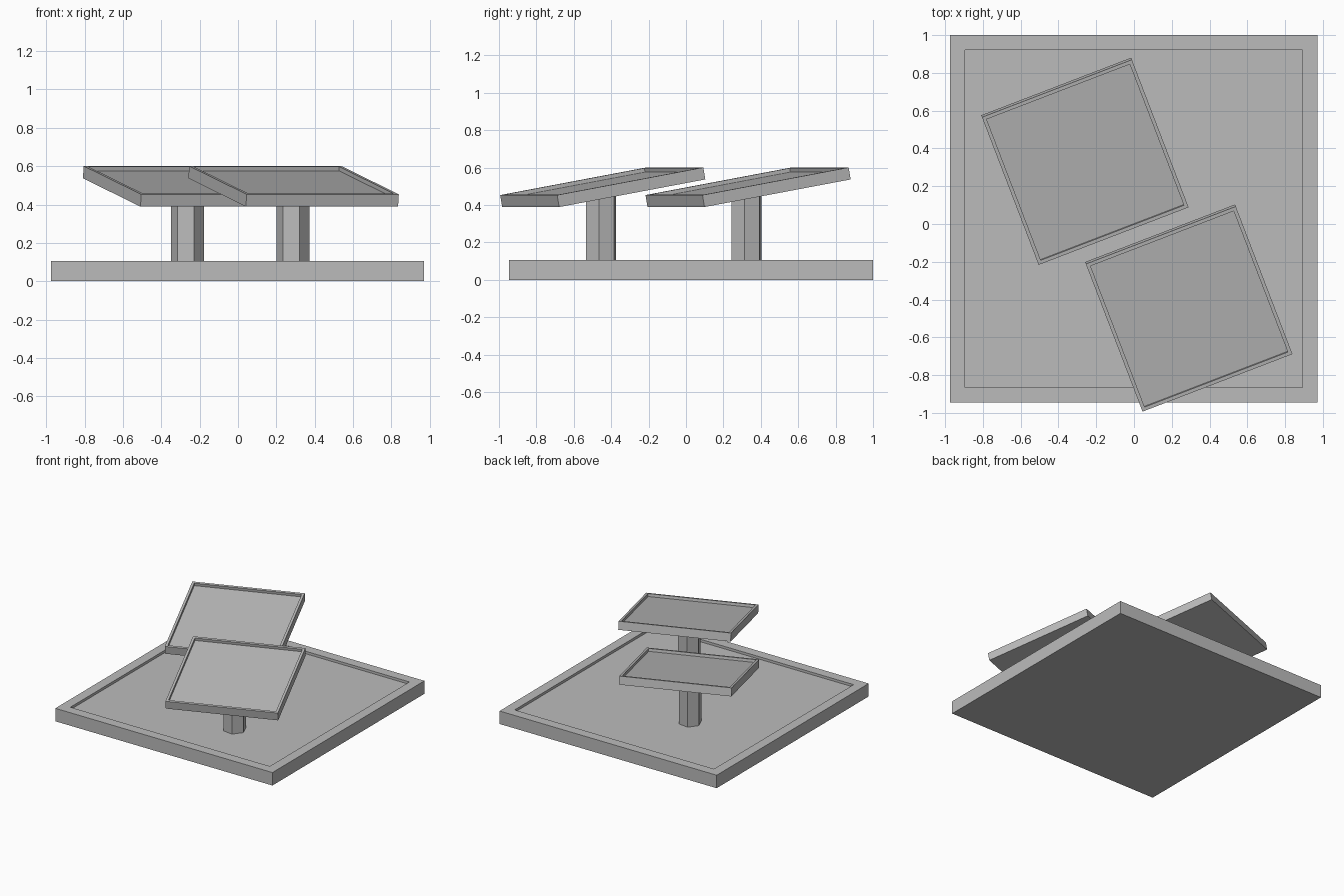
import bpy
import bmesh
from math import radians
from mathutils import Matrix

if "Cube" in bpy.data.objects:
    bpy.data.objects.remove(bpy.data.objects["Cube"])

grey = bpy.data.materials.new("mid grey")
grey.use_nodes = True
grey.diffuse_color = (0.5, 0.5, 0.5, 1)
grey.node_tree.nodes["Principled BSDF"].inputs["Base Color"].default_value = (0.5, 0.5, 0.5, 1)


def finish(name, bm):
    mesh = bpy.data.meshes.new(name)
    bm.to_mesh(mesh)
    bm.free()
    mesh.materials.append(grey)
    obj = bpy.data.objects.new(name, mesh)
    bpy.context.collection.objects.link(obj)
    return obj


def tray(name, width, thickness, rim, depth):
    """Square slab with a sunken area inside a raised rim."""
    bm = bmesh.new()
    bmesh.ops.create_cube(bm, size=1, matrix=Matrix.Diagonal((width, width, thickness, 1)))
    bm.normal_update()
    top = max(bm.faces, key=lambda f: f.normal.z)
    # A zero-depth inset makes the rim, a second one sinks the floor
    bmesh.ops.inset_region(bm, faces=[top], thickness=rim)
    floor = bmesh.ops.extrude_face_region(bm, geom=[top])["geom"]
    verts = [v for v in floor if isinstance(v, bmesh.types.BMVert)]
    bmesh.ops.translate(bm, verts=verts, vec=(0, 0, -depth))
    if top.is_valid:
        bmesh.ops.delete(bm, geom=[top], context='FACES_ONLY')
    bmesh.ops.recalc_face_normals(bm, faces=bm.faces)
    return finish(name, bm)


def post(name, radius, bottom, top):
    bm = bmesh.new()
    bmesh.ops.create_cone(bm, cap_ends=True, segments=6, radius1=radius,
                          radius2=radius, depth=top - bottom)
    obj = finish(name, bm)
    obj.location.z = (bottom + top) / 2
    return obj


# Ground slab
base = tray("base", 1.945, 0.105, 0.112, 0.02)
base.location = (-0.002, 0.027, 0.0525)

# Two tilted panels, each on a six-sided post
for side, x, y in (("back", -0.26, 0.332), ("front", 0.29, -0.445)):
    panel = tray(side + "_panel", 0.85, 0.065, 0.027, 0.022)
    panel.rotation_euler = (radians(10), 0, radians(21))
    panel.location = (x, y, 0.495)

    column = post(side + "_post", 0.087, 0.08, 0.483)
    column.rotation_euler.z = radians(23)
    column.location.x = x - 0.003
    column.location.y = y - 0.009
